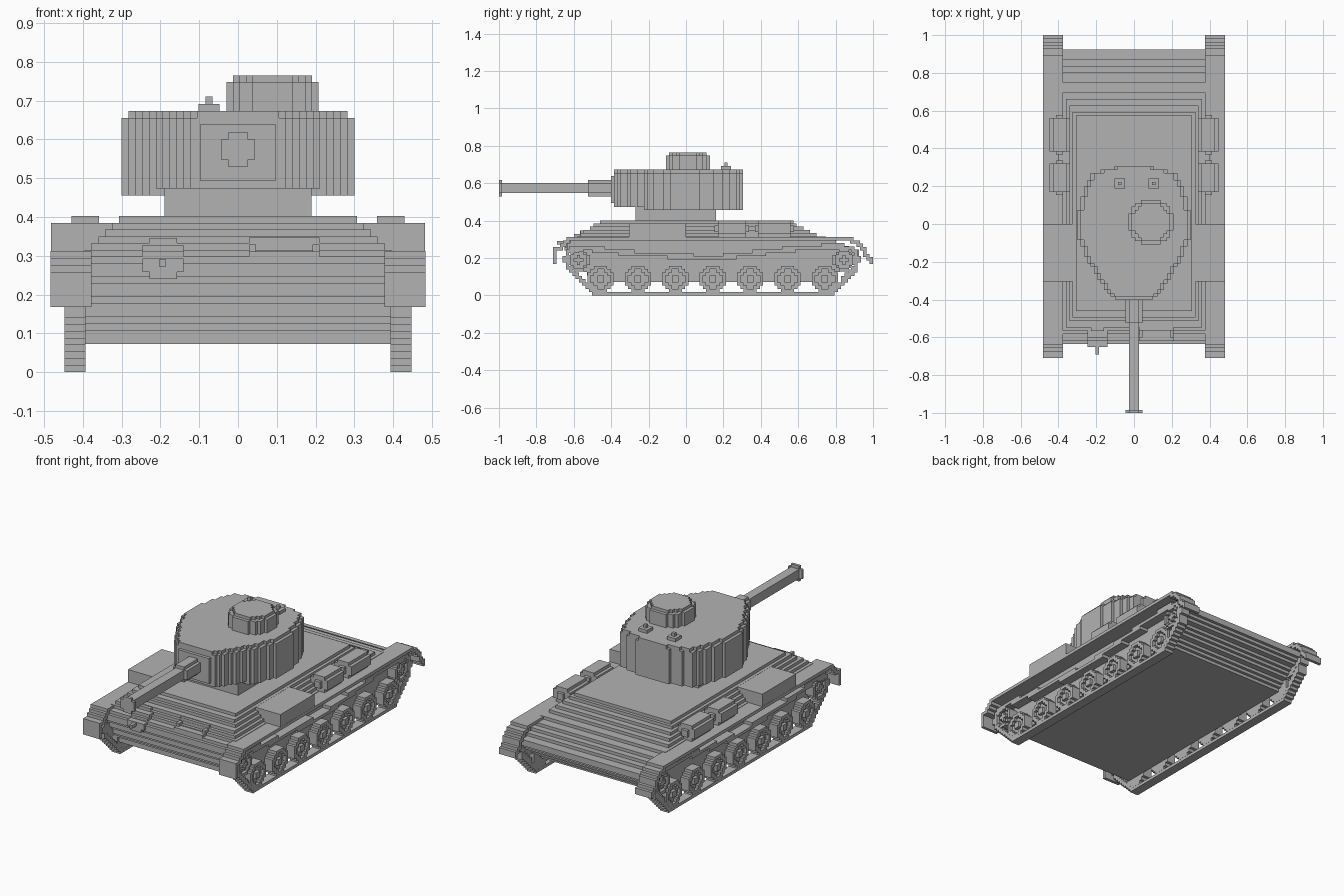
import bpy, math
from mathutils import Vector

if "Cube" in bpy.data.objects:
    bpy.data.objects.remove(bpy.data.objects["Cube"], do_unlink=True)

CELL = 0.01754

grey = bpy.data.materials.new("armour_grey")
grey.use_nodes = True
grey.diffuse_color = (0.45, 0.45, 0.45, 1)
bsdf = next(n for n in grey.node_tree.nodes if n.type == 'BSDF_PRINCIPLED')
bsdf.inputs["Base Color"].default_value = grey.diffuse_color
bsdf.inputs["Roughness"].default_value = 0.8


def lerp(t, pts):
    """Piecewise linear curve through (t, value) points."""
    if t <= pts[0][0]:
        return pts[0][1]
    for (a, va), (b, vb) in zip(pts, pts[1:]):
        if t <= b:
            return va + (vb - va) * (t - a) / (b - a)
    return pts[-1][1]


def path_distance(y, z, pts):
    """Distance from a point to a polyline in the side plane."""
    p, best = Vector((y, z)), 9.0
    for a, b in zip(pts, pts[1:]):
        a, b = Vector(a), Vector(b)
        d = b - a
        t = max(0, min(1, (p - a).dot(d) / d.length_squared))
        best = min(best, (p - a - d * t).length)
    return best


def rectangles(cells):
    """Merge a set of flat grid cells into large rectangles."""
    while cells:
        i, j = min(cells)
        w = h = 1
        while (i, j + w) in cells:
            w += 1
        while all((i + h, j + k) in cells for k in range(w)):
            h += 1
        cells -= {(i + a, j + b) for a in range(h) for b in range(w)}
        yield i, j, i + h, j + w


def blocks(name, lo, hi, inside=None, mirror=False):
    """Stepped solid: fills the grid cells whose centres pass the inside test."""
    n = [max(1, round((b - a) / CELL)) if inside else 1 for a, b in zip(lo, hi)]
    size = [(b - a) / c for a, b, c in zip(lo, hi, n)]
    filled = set()
    for i in range(n[0]):
        for j in range(n[1]):
            for k in range(n[2]):
                c = [l + (q + 0.5) * s for l, q, s in zip(lo, (i, j, k), size)]
                if inside is None or inside(*c):
                    filled.add((i, j, k))
    slabs = {}
    for c in filled:
        for axis in range(3):
            for side in (-1, 1):
                near = list(c)
                near[axis] += side
                if tuple(near) not in filled:
                    u, v = (axis + 1) % 3, (axis + 2) % 3
                    slabs.setdefault((axis, side, c[axis]), set()).add((c[u], c[v]))
    verts, faces, index = [], [], {}
    for (axis, side, level), cells in slabs.items():
        for a, b, c, d in rectangles(cells):
            ring = [(a, b), (c, b), (c, d), (a, d)]
            face = []
            for u, v in ring if side > 0 else ring[::-1]:
                g = [0, 0, 0]
                g[axis] = level + (side > 0)
                g[(axis + 1) % 3], g[(axis + 2) % 3] = u, v
                g = tuple(g)
                if g not in index:
                    index[g] = len(verts)
                    verts.append([l + q * s for l, q, s in zip(lo, g, size)])
                face.append(index[g])
            faces.append(face)
    mesh = bpy.data.meshes.new(name)
    mesh.from_pydata(verts, [], faces)
    mesh.materials.append(grey)
    obj = bpy.data.objects.new(name, mesh)
    bpy.context.collection.objects.link(obj)
    if mirror:
        obj.modifiers.new("Mirror", 'MIRROR').use_clip = False
    return obj


# Hull with stepped bow, deck edges and stern
FRONT = [(.073, -.5), (.25, -.63), (.28, -.63), (.4, -.455)]
REAR = [(.073, .73), (.21, .915), (.235, .925), (.305, .765), (.315, .71), (.395, .565)]


def hull(x, y, z):
    half = .395 if z < .31 else .384 - (z - .32) * 1.04
    return abs(x) < half and lerp(z, FRONT) < y < lerp(z, REAR)


blocks("hull", (-.395, -.635, .073), (.395, .925, .402), hull)

# Fenders with drooping ends
FENDER = [(-.7, .16), (-.7, .235), (-.66, .27), (-.625, .304), (.86, .304), (.93, .27), (.99, .18)]
blocks("fenders", (.377, -.71, .168), (.483, 1.0, .313),
       lambda x, y, z: path_distance(y, z, FENDER) < .0128, True)

# Tracks: a sagging loop of links
TRACK = [(-.485, .009), (.77, .009), (.9, .14), (.92, .2), (.89, .25), (.82, .265),
         (.6, .25), (.15, .2), (-.3, .225), (-.55, .255), (-.62, .24), (-.645, .19),
         (-.62, .14), (-.485, .009)]
blocks("tracks", (.393, -.66, 0), (.447, .935, .28),
       lambda x, y, z: path_distance(y, z, TRACK) < .0128, True)


# Road wheels and end wheels, dished with a raised hub
def wheel(name, cy, cz, r):
    def inside(x, y, z):
        d = math.hypot(y - cy, z - cz)
        return d < r * 1.03 and (x < .428 or d > r * .66 or d < .02)
    blocks(name, (.393, cy - r, cz - r), (.447, cy + r, cz + r), inside, True)


for i in range(7):
    wheel(f"road_wheels_{i + 1}", -.457 + i * .2, .088, .07)
wheel("idler_wheels", -.575, .19, .061)
wheel("drive_wheels", .845, .19, .061)

# Stowage boxes and external tanks on the fenders
blocks("stowage_boxes", (.31, -.305, .305), (.482, 0, .384), mirror=True)
for i, (y0, y1) in enumerate([(.17, .32), (.385, .56)]):
    blocks(f"side_tanks_{i + 1}", (.34, y0, .313), (.447, y1, .402),
           lambda x, y, z: abs(x - .393) < .038 or abs(z - .357) < .03, True)
    blocks(f"tank_caps_{i + 1}", (.375, y0 - .017, .338), (.412, y1 + .017, .375), mirror=True)
blocks("tank_pipes", (.34, .32, .313), (.4, .385, .35), mirror=True)

# Driver's vision port, proud of the bow with a slot
blocks("vision_port", (.028, -.655, .293), (.21, -.49, .347),
       lambda x, y, z: y > lerp(z, FRONT) - (0 if abs(x - .119) < .073 and abs(z - .32) < .009 else .02))

# Bow machine gun in its cross-shaped mount
blocks("bow_gun_mount", (-.246, -.65, .24), (-.14, -.5, .346),
       lambda x, y, z: y > lerp(z, FRONT) - .02 and min(abs(x + .193), abs(z - .293)) < .03)
blocks("bow_gun", (-.204, -.69, .272), (-.186, -.58, .29))

# Turret: rounded wedge with an inset roof
PLAN = [(-.395, .11), (-.3, .185), (-.18, .25), (-.06, .302), (.04, .302),
        (.12, .28), (.22, .25), (.27, .215), (.305, .075)]


def turret(x, y, z):
    inset = .018 if z > .655 else 0
    raised_nose = y < -.22 and z < .473
    return not raised_nose and abs(x) < lerp(y, PLAN) - inset


blocks("turret_ring", (-.19, -.27, .39), (.19, .16, .474))
blocks("turret", (-.3, -.385, .456), (.3, .305, .673), turret)

# Main gun
blocks("gun_shield", (-.098, -.402, .494), (.098, -.38, .638))
blocks("gun_sleeve", (-.044, -.525, .53), (.044, -.4, .618),
       lambda x, y, z: abs(x) < .03 or abs(z - .574) < .03)
blocks("barrel", (-.0263, -.99, .547), (.0263, -.5, .6))
blocks("muzzle", (-.044, -1.0, .53), (.044, -.984, .618),
       lambda x, y, z: abs(x) < .03 or abs(z - .574) < .03)

# Commander's cupola and roof fittings
blocks("cupola", (-.03, -.108, .665), (.208, .128, .765),
       lambda x, y, z: math.hypot(x - .089, y - .01) < (.105 if z > .747 else .122))
for side, x in (("right", -.075), ("left", .105)):
    blocks(f"{side}_vent_base", (x - .027, .188, .665), (x + .027, .241, .691))
    blocks(f"{side}_vent_cap", (x - .009, .206, .69), (x + .009, .223, .71))
